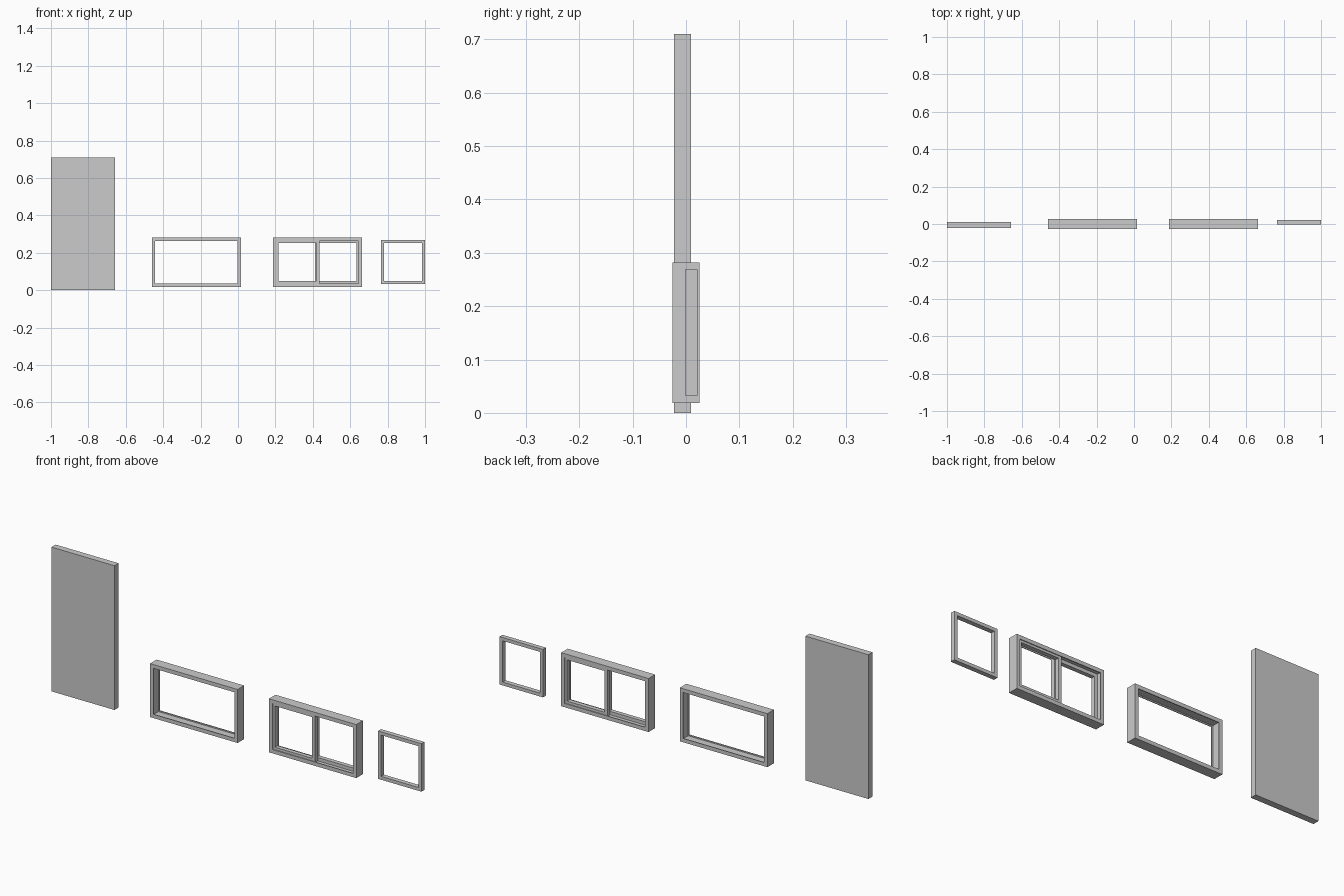
import bpy, bmesh

if "Cube" in bpy.data.objects:
    bpy.data.objects.remove(bpy.data.objects["Cube"])


def finish(name, bm):
    bmesh.ops.recalc_face_normals(bm, faces=bm.faces)
    mesh = bpy.data.meshes.new(name)
    bm.to_mesh(mesh)
    bm.free()
    obj = bpy.data.objects.new(name, mesh)
    bpy.context.collection.objects.link(obj)
    return obj


def ring(name, x0, x1, z0, z1, profile):
    """Mitred rectangular frame; profile is (distance inward, y) around the bar."""
    bm = bmesh.new()
    loops = []
    for sx, sz in ((0, 0), (1, 0), (1, 1), (0, 1)):
        loops.append([bm.verts.new((x1 - d if sx else x0 + d, y,
                                    z1 - d if sz else z0 + d))
                      for d, y in profile])
    n = len(profile)
    for i in range(4):
        a, b = loops[i], loops[(i + 1) % 4]
        for j in range(n):
            k = (j + 1) % n
            bm.faces.new((a[j], b[j], b[k], a[k]))
    return finish(name, bm)


def box(name, x0, x1, y0, y1, z0, z1):
    bm = bmesh.new()
    bmesh.ops.create_cube(bm, size=1)
    for v in bm.verts:
        v.co = (x1 if v.co.x > 0 else x0,
                y1 if v.co.y > 0 else y0,
                z1 if v.co.z > 0 else z0)
    return finish(name, bm)


# Outer frame bar: a channel with a thin lip on the front and back
Y, LIP, GROOVE, BAR = 0.0255, 0.0215, 0.0125, 0.0185
channel = [(0, -Y), (BAR, -Y), (BAR, -LIP), (GROOVE, -LIP),
           (GROOVE, LIP), (BAR, LIP), (BAR, Y), (0, Y)]


def sash(name, x0, y0, y1):
    w = 0.0165
    return ring(name, x0, x0 + 0.236, 0.033, 0.269,
                [(0, y0), (w, y0), (w, y1), (0, y1)])


# Plain door leaf
box("door_panel", -1.0, -0.657, -0.0225, 0.0095, 0.0, 0.71)

# Empty window frame
ring("empty_window_frame", -0.461, 0.016, 0.0185, 0.282, channel)

# Assembled sliding window: left sash in front track, right sash in back track
ring("window_frame", 0.186, 0.662, 0.0185, 0.282, channel)
sash("front_sash", 0.199, -0.0213, -0.0005)
sash("back_sash", 0.413, -0.0003, 0.0213)

# Loose sash
sash("loose_sash", 0.764, -0.0015, 0.0213)
